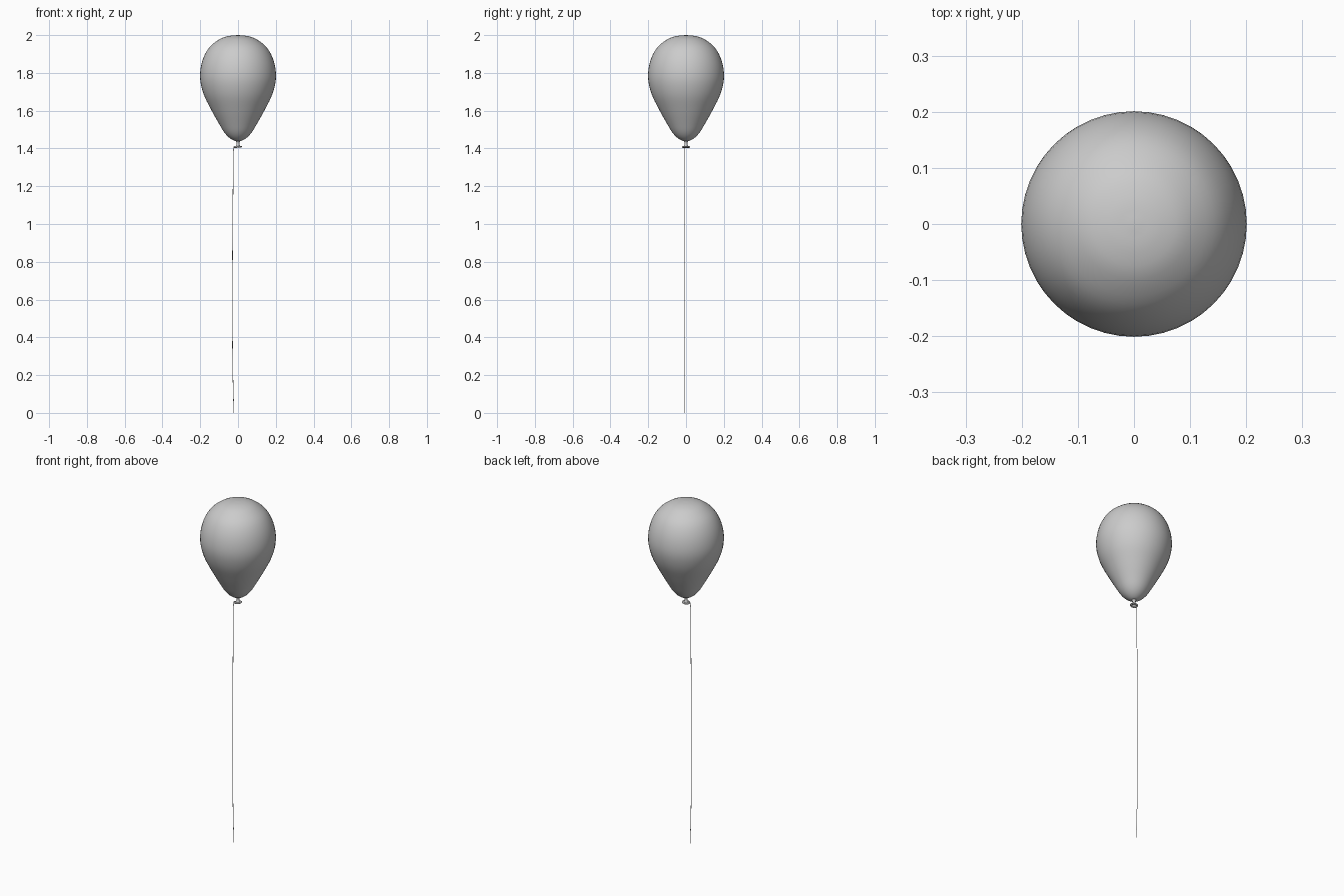
import bpy, bmesh, math
from mathutils import Vector, Matrix

cube = bpy.data.objects.get("Cube")
if cube:
    bpy.data.objects.remove(cube)


def material(name, color):
    m = bpy.data.materials.new(name)
    m.use_nodes = True
    m.diffuse_color = color
    m.node_tree.nodes["Principled BSDF"].inputs["Base Color"].default_value = color
    return m


grey = material("light grey", (0.6, 0.6, 0.6, 1))


def add_object(name, bm):
    bmesh.ops.recalc_face_normals(bm, faces=bm.faces)
    mesh = bpy.data.meshes.new(name)
    bm.to_mesh(mesh)
    bm.free()
    mesh.materials.append(grey)
    mesh.shade_smooth()
    obj = bpy.data.objects.new(name, mesh)
    bpy.context.collection.objects.link(obj)
    return obj


def smooth_path(points, steps):
    """Catmull-Rom curve through the points."""
    p = [Vector(q) for q in points]
    p = [2 * p[0] - p[1]] + p + [2 * p[-1] - p[-2]]
    out = []
    for a, b, c, d in zip(p, p[1:], p[2:], p[3:]):
        for i in range(steps):
            t = i / steps
            out.append(0.5 * (2 * b + (c - a) * t + (2 * a - 5 * b + 4 * c - d) * t**2
                              + (3 * b - a - 3 * c + d) * t**3))
    return out + [p[-2]]


def lathe(name, profile, segments):
    bm = bmesh.new()
    verts = [bm.verts.new((r, 0, z)) for r, z in profile]
    edges = [bm.edges.new(pair) for pair in zip(verts, verts[1:])]
    bmesh.ops.spin(bm, geom=verts + edges, cent=(0, 0, 0), axis=(0, 0, 1),
                   angle=math.tau, steps=segments, use_duplicate=False)
    bmesh.ops.remove_doubles(bm, verts=bm.verts, dist=0.00005)
    return add_object(name, bm)


# Balloon body: inverted teardrop
body = [(0, 1.437), (0.024, 1.443), (0.05, 1.46), (0.074, 1.487), (0.1, 1.53),
        (0.143, 1.607), (0.183, 1.69), (0.201, 1.775), (0.19, 1.86),
        (0.155, 1.931), (0.1, 1.977), (0.05, 1.995), (0, 2.0)]
lathe("balloon_body", smooth_path(body, 4), 48)

# Tied neck and knot
neck = [(0.014, 1.442), (0.009, 1.434), (0.008, 1.425), (0.01, 1.417), (0.013, 1.41)]
lathe("balloon_neck", smooth_path(neck, 3), 24)


# Rolled lip below the knot
lip = [(0.016 + 0.006 * math.cos(a), 0.004 * math.sin(a))
       for a in (i * math.tau / 10 for i in range(11))]
ring = lathe("balloon_lip", lip, 24)
ring.data.transform(Matrix.Translation((0, 0, 1.408)) @ Matrix.Rotation(-0.12, 4, "Y"))

# Hanging string
path = smooth_path([(-0.012, -0.003, 1.406), (-0.023, -0.007, 1.402), (-0.025, -0.007, 1.3),
                    (-0.028, -0.007, 1.0), (-0.03, -0.007, 0.6), (-0.028, -0.007, 0.25),
                    (-0.022, -0.007, 0.0)], 6)
curve = bpy.data.curves.new("balloon_string", "CURVE")
curve.dimensions = "3D"
curve.bevel_depth = 0.0015
curve.bevel_resolution = 1
curve.use_fill_caps = True
spline = curve.splines.new("POLY")
spline.points.add(len(path) - 1)
for point, co in zip(spline.points, path):
    point.co = (*co, 1)
curve.materials.append(grey)
bpy.context.collection.objects.link(bpy.data.objects.new("balloon_string", curve))
